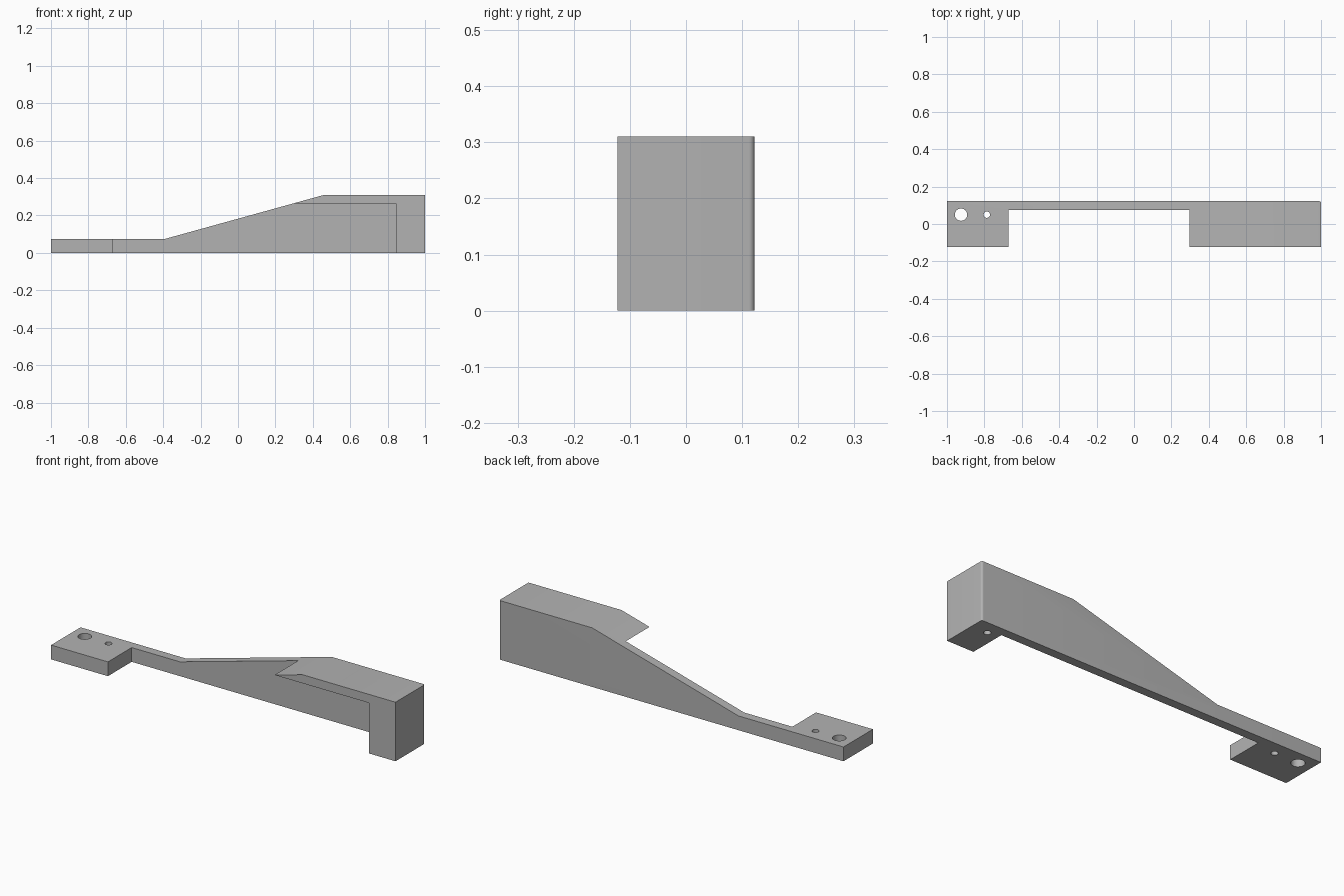
import bpy
import bmesh

cube = bpy.data.objects.get("Cube")
if cube:
    bpy.data.objects.remove(cube, do_unlink=True)

HALF_DEPTH = 0.122   # half the depth of the bracket
WEB_FRONT = 0.075    # front face of the thin back wall
HOLE_Y = 0.05

grey = bpy.data.materials.new("plain grey")
grey.use_nodes = True
colour = (0.45, 0.45, 0.45, 1)
grey.diffuse_color = colour
grey.node_tree.nodes["Principled BSDF"].inputs["Base Color"].default_value = colour


def make_object(name, bm):
    bmesh.ops.recalc_face_normals(bm, faces=bm.faces)
    mesh = bpy.data.meshes.new(name)
    bm.to_mesh(mesh)
    bm.free()
    mesh.materials.append(grey)
    obj = bpy.data.objects.new(name, mesh)
    bpy.context.collection.objects.link(obj)
    return obj


def extrude_profile(points, y0, y1):
    """Solid from an (x, z) outline running from y0 to y1."""
    bm = bmesh.new()
    face = bm.faces.new([bm.verts.new((x, y0, z)) for x, z in points])
    out = bmesh.ops.extrude_face_region(bm, geom=[face])
    moved = [v for v in out["geom"] if isinstance(v, bmesh.types.BMVert)]
    bmesh.ops.translate(bm, verts=moved, vec=(0, y1 - y0, 0))
    return bm


def hole_cutter(x, radius, z0, z1):
    bm = bmesh.new()
    bmesh.ops.create_cone(bm, cap_ends=True, segments=32, radius1=radius,
                          radius2=radius, depth=z1 - z0)
    bmesh.ops.translate(bm, verts=bm.verts, vec=(x, HOLE_Y, (z0 + z1) / 2))
    return make_object("hole_cutter", bm)


# Side outline over the full depth, with the back end corner rounded
bm = extrude_profile([(-1, 0), (1, 0), (1, 0.31), (0.46, 0.31),
                      (-0.39, 0.075), (-1, 0.075)], -HALF_DEPTH, HALF_DEPTH)
corner = [e for e in bm.edges
          if all(v.co.x > 0.99 and v.co.y > 0 for v in e.verts)]
bmesh.ops.bevel(bm, geom=corner, offset=0.01, segments=6, profile=0.5,
                affect='EDGES')
bracket = make_object("bracket", bm)

# Space in front of the wall, leaving the pad, the top shelf and the end leg
space = extrude_profile([(-0.67, -0.1), (0.845, -0.1), (0.845, 0.265),
                         (0.285, 0.265), (0.285, 0.5), (-0.67, 0.5)],
                        -0.3, WEB_FRONT)
cutters = [make_object("space_cutter", space),
           hole_cutter(-0.925, 0.033, -0.1, 0.2),    # large pad hole
           hole_cutter(-0.787, 0.017, -0.1, 0.2),    # small pad hole
           hole_cutter(0.908, 0.017, -0.1, 0.15)]    # blind hole under the leg

bpy.context.view_layer.objects.active = bracket
for cutter in cutters:
    cutter.hide_render = True
    mod = bracket.modifiers.new("cut", 'BOOLEAN')
    mod.operation = 'DIFFERENCE'
    mod.solver = 'EXACT'
    mod.object = cutter
    bpy.ops.object.modifier_apply(modifier=mod.name)
    bpy.data.objects.remove(cutter, do_unlink=True)

# Smooth the round surfaces, keep the corners sharp
bpy.ops.object.select_all(action='DESELECT')
bracket.select_set(True)
bpy.ops.object.shade_smooth_by_angle()
